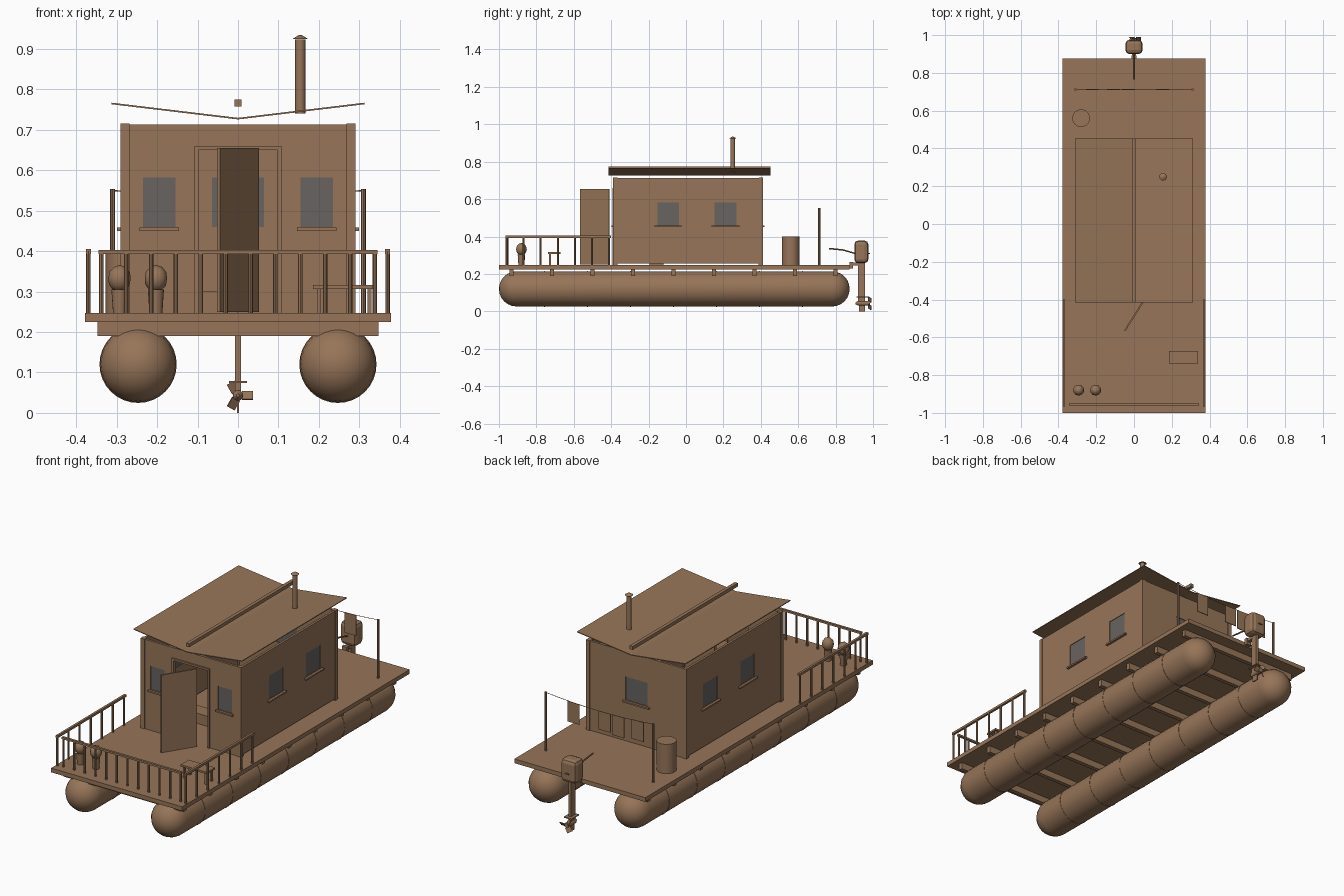
import bpy, bmesh, math
from mathutils import Vector, Matrix

if "Cube" in bpy.data.objects:
    bpy.data.objects.remove(bpy.data.objects["Cube"])


def material(name, rgb):
    m = bpy.data.materials.new(name)
    m.diffuse_color = (*rgb, 1)
    m.use_nodes = True
    m.node_tree.nodes["Principled BSDF"].inputs["Base Color"].default_value = m.diffuse_color
    return m


WOOD = material("brown_wood", (0.31, 0.178, 0.099))
GLASS = material("grey_glass", (0.135, 0.125, 0.115))


def finish(name, bm, mat=WOOD, smooth=False):
    bmesh.ops.recalc_face_normals(bm, faces=bm.faces)
    me = bpy.data.meshes.new(name)
    bm.to_mesh(me)
    bm.free()
    ob = bpy.data.objects.new(name, me)
    bpy.context.collection.objects.link(ob)
    me.materials.append(mat)
    if smooth:
        bpy.ops.object.select_all(action='DESELECT')
        bpy.context.view_layer.objects.active = ob
        ob.select_set(True)
        bpy.ops.object.shade_smooth_by_angle(angle=math.radians(40))
    return ob


def add_box(bm, x0, x1, y0, y1, z0, z1):
    m = Matrix.Translation(((x0 + x1) / 2, (y0 + y1) / 2, (z0 + z1) / 2))
    bmesh.ops.create_cube(bm, size=1, matrix=m @ Matrix.Diagonal((x1 - x0, y1 - y0, z1 - z0, 1)))


def boxes(name, items, mat=WOOD):
    bm = bmesh.new()
    for b in items:
        add_box(bm, *b)
    return finish(name, bm, mat)


def add_rod(bm, a, b, r, r2=None, n=12):
    a, b = Vector(a), Vector(b)
    d = b - a
    m = Matrix.Translation((a + b) / 2) @ d.to_track_quat('Z', 'Y').to_matrix().to_4x4()
    bmesh.ops.create_cone(bm, cap_ends=True, segments=n, radius1=r,
                          radius2=r if r2 is None else r2, depth=d.length, matrix=m)


def rods(name, items, n=12):
    bm = bmesh.new()
    for a, b, r, *r2 in items:
        add_rod(bm, a, b, r, r2[0] if r2 else None, n)
    return finish(name, bm, smooth=True)


def lathe_y(name, profile, x, z, n=32):
    bm = bmesh.new()
    vs = [bm.verts.new((x + r, y, z)) for y, r in profile]
    es = [bm.edges.new(p) for p in zip(vs, vs[1:])]
    bmesh.ops.spin(bm, geom=vs + es, cent=(x, 0, z), axis=(0, 1, 0),
                   angle=math.tau, steps=n)
    bmesh.ops.remove_doubles(bm, verts=bm.verts, dist=1e-5)
    return finish(name, bm, smooth=True)


def prism(name, quad, z0, z1):
    bm = bmesh.new()
    f = bm.faces.new([bm.verts.new((x, y, z0)) for x, y in quad])
    top = bmesh.ops.extrude_face_region(bm, geom=[f])['geom']
    bmesh.ops.translate(bm, vec=(0, 0, z1 - z0),
                        verts=[v for v in top if isinstance(v, bmesh.types.BMVert)])
    return finish(name, bm)


D = 0.247  # deck surface height

# Floats with rounded ends and seam rings
R, Y0, Y1 = 0.094, -1.0, 0.875
cap = [(R * (1 - math.cos(a)), R * math.sin(a)) for a in [math.radians(15 * i) for i in range(7)]]
profile = [(Y0 + d, r) for d, r in cap] + [(Y1 - d, r) for d, r in reversed(cap)]
for s, side in ((-1, "left"), (1, "right")):
    lathe_y(side + "_float", profile, s * 0.247, 0.12)
    rods(side + "_float_seams", [((s * 0.247, y - 0.002, 0.12), (s * 0.247, y + 0.002, 0.12), 0.0955)
                                 for y in [-0.757 + 0.23 * i for i in range(7)]], 32)

# Deck and cross joists
boxes("deck", [(-0.378, 0.378, -1.0, 0.875, 0.225, D)])
boxes("joists", [(-0.347, 0.347, y - 0.011, y + 0.011, 0.19, 0.2255)
                 for y in [-0.933 + 0.2166 * i for i in range(9)]])

# Cabin shell with cut door and windows
W0, W1 = 0.46, 0.582
FY, BY, SX, T = -0.385, 0.407, 0.287, 0.012
cabin = boxes("cabin_walls", [(-SX, SX, FY, BY, D, 0.713)])
side_win = [(-0.153, -0.038), (0.152, 0.27)]
front_win = [(-0.235, -0.155), (0.155, 0.235)]
holes = [(-0.4, 0.4, a, b, W0, W1) for a, b in side_win]
holes += [(a, b, FY - 0.05, FY + 0.05, W0, W1) for a, b in front_win]
holes += [(-0.064, 0.064, BY - 0.05, BY + 0.05, W0, W1)]
holes += [(-0.098, 0.098, FY - 0.05, FY + 0.05, D - 0.02, 0.65)]
holes += [(-0.4, 0.4, FY + 0.02, BY - 0.02, D - 0.02, 0.255)]
inner = boxes("interior_cutter", [(-SX + T, SX - T, FY + T, BY - T, D - 0.05, 0.8)])
cutters = [inner] + [boxes("opening_cutter", [h]) for h in holes]
for c in cutters:
    c.hide_render = True
    c.hide_viewport = True
    c.display_type = 'WIRE'
    mod = cabin.modifiers.new("cut", 'BOOLEAN')
    mod.operation = 'DIFFERENCE'
    mod.solver = 'EXACT'
    mod.object = c

# Window panes
panes = [(s * (SX - 0.006) - 0.003, s * (SX - 0.006) + 0.003, a, b, W0, W1)
         for s in (-1, 1) for a, b in side_win]
panes += [(a, b, FY + 0.003, FY + 0.009, W0, W1) for a, b in front_win]
panes += [(-0.064, 0.064, BY - 0.009, BY - 0.003, W0, W1)]
boxes("window_panes", panes, GLASS)

# Window sills
sills = [(min(s * SX, s * (SX + 0.012)), max(s * SX, s * (SX + 0.012)), a - 0.015, b + 0.015, 0.45, 0.458)
         for s in (-1, 1) for a, b in side_win]
sills += [(a - 0.009, b + 0.009, FY - 0.012, FY, 0.45, 0.458) for a, b in front_win]
sills += [(-0.076, 0.076, BY, BY + 0.012, 0.45, 0.458)]
boxes("window_sills", sills)

# Corner posts
boxes("corner_posts", [(x - 0.011, x + 0.011, y - 0.011, y + 0.011, D, 0.715)
                       for x in (-0.279, 0.279) for y in (FY + 0.007, BY - 0.007)])

# Door frame and open door
boxes("door_frame", [(-0.108, -0.098, FY - 0.008, FY + T, D, 0.66),
                     (0.098, 0.108, FY - 0.008, FY + T, D, 0.66),
                     (-0.098, 0.098, FY - 0.008, FY + T, 0.65, 0.66)])
prism("door", [(0.045, -0.409), (0.052, -0.413), (-0.045, -0.567), (-0.052, -0.563)], 0.25, 0.655)

# Low seat inside the cabin
boxes("cabin_seat", [(-0.15, 0.0, -0.195, -0.12, D, 0.30)])

# Butterfly roof
bm = bmesh.new()
section = [(-0.313, 0.763), (0, 0.7255), (0.313, 0.763), (0.313, 0.767), (0, 0.7295), (-0.313, 0.767)]
rings = [[bm.verts.new((x, y, z)) for x, z in section] for y in (-0.415, 0.452)]
for i in range(6):
    j = (i + 1) % 6
    bm.faces.new((rings[0][i], rings[0][j], rings[1][j], rings[1][i]))
for r in rings:
    bm.faces.new((r[0], r[1], r[4], r[5]))
    bm.faces.new((r[1], r[2], r[3], r[4]))
finish("roof", bm)
boxes("roof_beam", [(-0.009, 0.009, -0.415, 0.452, 0.757, 0.775)])

# Stove pipe with cap
rods("stove_pipe", [((0.154, 0.25, 0.74), (0.154, 0.25, 0.923), 0.0125)], 16)
rods("pipe_cap", [((0.154, 0.25, 0.924), (0.154, 0.25, 0.934), 0.02, 0.004)], 16)

# Front deck railing
front_x = [-0.338 + 0.0615 * i for i in range(12)]
side_y = [-0.96 + 0.0915 * i for i in range(7)]
posts = [((x, -0.955, D), (x, -0.955, 0.4), 0.0055) for x in front_x]
posts += [((s * 0.37, y, D), (s * 0.37, y, 0.4), 0.0055) for s in (-1, 1) for y in side_y]
rods("railing_posts", posts, 8)
boxes("railing_tops", [(-0.345, 0.345, -0.961, -0.949, 0.393, 0.403)] +
      [(s * 0.37 - 0.006, s * 0.37 + 0.006, -0.965, -0.4, 0.393, 0.405) for s in (-1, 1)])

# Bench on the front deck
boxes("bench", [(0.186, 0.338, -0.738, -0.672, 0.306, 0.316)] +
      [(x - 0.005, x + 0.005, y - 0.005, y + 0.005, D, 0.306)
       for x in (0.2, 0.325) for y in (-0.727, -0.683)])

# Potted bushes
for i, x in enumerate((-0.293, -0.203)):
    rods("plant_pot_%d" % i, [((x, -0.88, D), (x, -0.88, 0.305), 0.016, 0.02)], 16)
    bm = bmesh.new()
    bmesh.ops.create_icosphere(bm, subdivisions=2, radius=1,
                               matrix=Matrix.Translation((x, -0.88, 0.332)) @ Matrix.Diagonal((0.029, 0.029, 0.034, 1)))
    finish("bush_%d" % i, bm, smooth=True)

# Barrel on the rear deck
rods("barrel", [((-0.28, 0.56, D), (-0.28, 0.56, 0.40), 0.047)], 24)

# Clothes line
rods("line_poles", [((x, 0.712, D), (x, 0.712, 0.553), 0.006) for x in (-0.31, 0.31)], 8)


def sag(x):
    return 0.535 + 0.015 * (x / 0.31) ** 2


xs = [-0.31 + 0.062 * i for i in range(11)]
rods("line_rope", [((a, 0.712, sag(a)), (b, 0.712, sag(b)), 0.0015) for a, b in zip(xs, xs[1:])], 6)
boxes("hung_cloths", [(x - 0.034, x + 0.034, 0.710, 0.714, sag(x) - h, sag(x))
                      for x, h in ((0.15, 0.105), (-0.03, 0.095), (-0.108, 0.105), (-0.22, 0.1))])

# Outboard motor
head = boxes("motor_head", [(-0.045, 0.045, 0.9, 0.975, 0.258, 0.378)])
bev = head.modifiers.new("round", 'BEVEL')
bev.width, bev.segments = 0.02, 2
boxes("motor_leg", [(-0.007, 0.007, 0.92, 0.957, 0.05, 0.265),
                    (-0.003, 0.003, 0.924, 0.957, 0.0, 0.05),
                    (-0.022, 0.022, 0.912, 0.975, 0.074, 0.079)])
boxes("motor_bracket", [(-0.014, 0.014, 0.875, 0.892, 0.23, 0.265),
                        (-0.01, 0.01, 0.89, 0.93, 0.245, 0.262)])
rods("gear_case", [((0, 0.905, 0.043), (0, 0.92, 0.043), 0.004, 0.013),
                   ((0, 0.92, 0.043), (0, 0.985, 0.043), 0.013)], 12)
rods("tiller", [((0, 0.91, 0.308), (0, 0.84, 0.328), 0.004),
                ((0, 0.84, 0.328), (0, 0.765, 0.336), 0.004)], 8)
rods("pull_handle", [((0, 0.97, 0.31), (0, 0.982, 0.31), 0.003),
                     ((-0.01, 0.982, 0.31), (0.01, 0.982, 0.31), 0.003)], 8)

# Three-bladed propeller
bm = bmesh.new()
for i in range(3):
    m = (Matrix.Translation((0, 0.982, 0.043)) @ Matrix.Rotation(math.tau * i / 3, 4, 'Y')
         @ Matrix.Translation((0.023, 0, 0)) @ Matrix.Rotation(0.9, 4, 'X')
         @ Matrix.Diagonal((0.027, 0.026, 0.003, 1)))
    bmesh.ops.create_cube(bm, size=1, matrix=m)
finish("propeller", bm)
